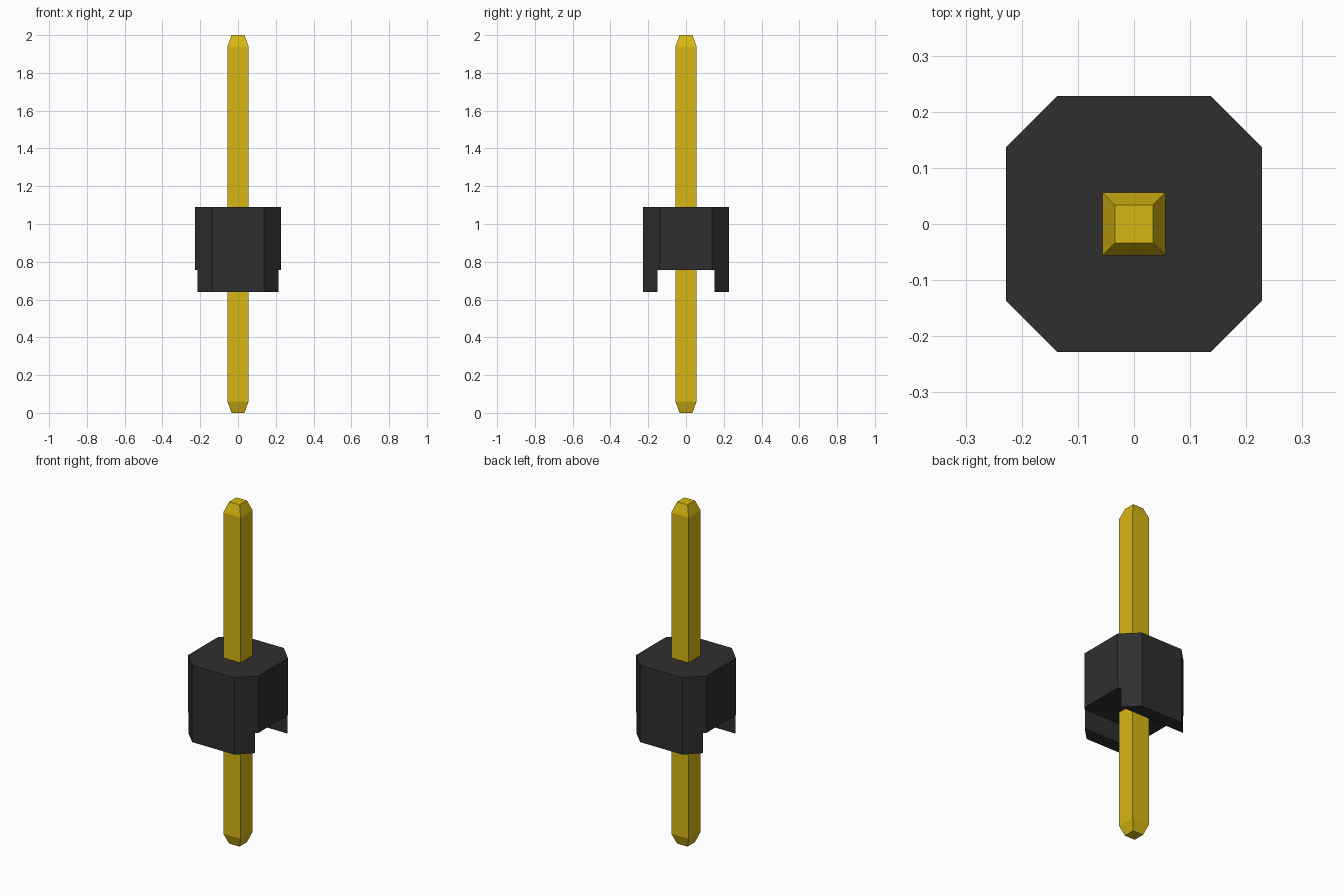
import bpy
import bmesh
from mathutils import Vector

cube = bpy.data.objects.get("Cube")
if cube:
    bpy.data.objects.remove(cube, do_unlink=True)


def make_material(name, color):
    mat = bpy.data.materials.new(name)
    mat.use_nodes = True
    mat.diffuse_color = color
    mat.node_tree.nodes["Principled BSDF"].inputs["Base Color"].default_value = color
    return mat


def finish(bm, name, mat):
    bmesh.ops.recalc_face_normals(bm, faces=bm.faces)
    mesh = bpy.data.meshes.new(name)
    bm.to_mesh(mesh)
    bm.free()
    mesh.materials.append(mat)
    obj = bpy.data.objects.new(name, mesh)
    bpy.context.collection.objects.link(obj)
    return obj


gold = make_material("gold", (0.68, 0.47, 0.006, 1))
black = make_material("black plastic", (0.028, 0.028, 0.028, 1))

# Square pin with tapered ends: stacked square rings
SIDE, TIP, TAPER, HEIGHT = 0.056, 0.034, 0.06, 2.0
bm = bmesh.new()
rings = []
for z, r in ((0, TIP), (TAPER, SIDE), (HEIGHT - TAPER, SIDE), (HEIGHT, TIP)):
    rings.append([bm.verts.new((x * r, y * r, z))
                  for x, y in ((-1, -1), (1, -1), (1, 1), (-1, 1))])
for low, high in zip(rings, rings[1:]):
    for i in range(4):
        j = (i + 1) % 4
        bm.faces.new((low[i], low[j], high[j], high[i]))
bm.faces.new(rings[0])
bm.faces.new(rings[-1])
finish(bm, "pin", gold)

# Housing: channelled side profile pushed along x
HALF, CORNER, SLOT = 0.228, 0.137, 0.15
BOTTOM, CEILING, TOP = 0.64, 0.757, 1.09
profile = [(-HALF, BOTTOM), (-SLOT, BOTTOM), (-SLOT, CEILING), (SLOT, CEILING),
           (SLOT, BOTTOM), (HALF, BOTTOM), (HALF, TOP), (-HALF, TOP)]
bm = bmesh.new()
face = bm.faces.new([bm.verts.new((-HALF, y, z)) for y, z in profile])
side = bmesh.ops.extrude_face_region(bm, geom=[face], use_keep_orig=True)
moved = [v for v in side["geom"] if isinstance(v, bmesh.types.BMVert)]
bmesh.ops.translate(bm, verts=moved, vec=(2 * HALF, 0, 0))
bmesh.ops.recalc_face_normals(bm, faces=bm.faces)

# Slice off the four upright corners and cap the cuts
for sx in (-1, 1):
    for sy in (-1, 1):
        cut = bmesh.ops.bisect_plane(
            bm, geom=bm.verts[:] + bm.edges[:] + bm.faces[:],
            plane_co=Vector((sx * HALF, sy * CORNER, 0)),
            plane_no=Vector((sx, sy, 0)), clear_outer=True)
        rim = [e for e in cut["geom_cut"] if isinstance(e, bmesh.types.BMEdge)]
        bmesh.ops.holes_fill(bm, edges=rim, sides=0)
finish(bm, "housing", black)
